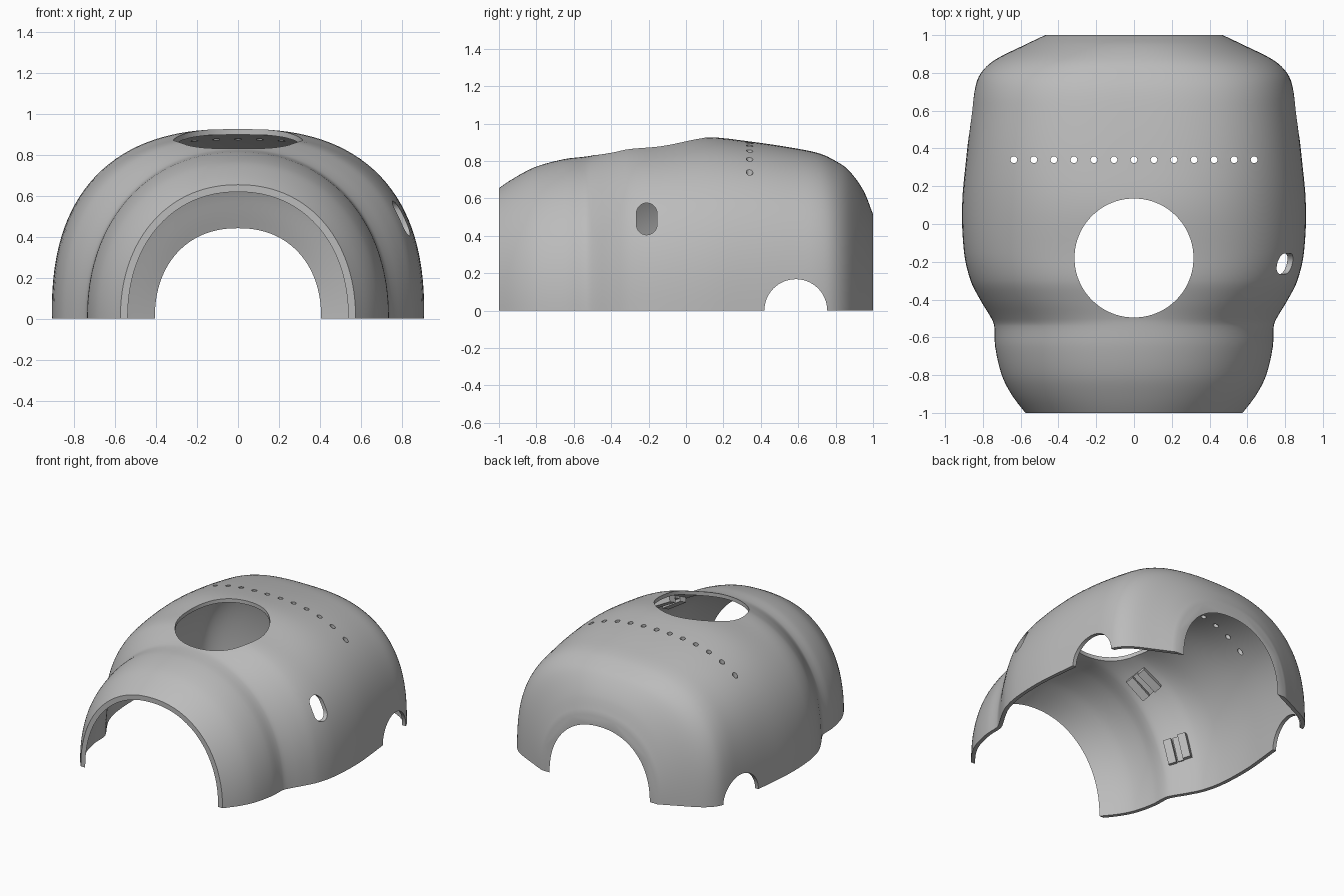
import bpy, bmesh, math
from mathutils import Vector, Matrix

if "Cube" in bpy.data.objects:
    bpy.data.objects.remove(bpy.data.objects["Cube"])

grey = bpy.data.materials.new("plain grey")
grey.use_nodes = True
colour = (0.5, 0.5, 0.5, 1)
grey.diffuse_color = colour
grey.node_tree.nodes["Principled BSDF"].inputs["Base Color"].default_value = colour

THICK = 0.027
SIDES = 72

# Arch stations along the shell: y, half width, height, squareness
STATIONS = [
    (-1.05, .53, .61, 2.15), (-1, .575, .655, 2.15), (-.9, .65, .72, 2.15),
    (-.8, .70, .77, 2.15), (-.65, .735, .81, 2.15), (-.54, .74, .823, 2.15),
    (-.5, .755, .83, 2.2), (-.4, .815, .862, 2.35), (-.3, .865, .89, 2.45),
    (-.15, .90, .903, 2.5), (.1, .91, .928, 2.5), (.35, .888, .903, 2.65),
    (.6, .86, .865, 2.7), (.72, .842, .838, 2.7), (.8, .81, .80, 2.65),
    (.87, .735, .75, 2.5), (.95, .575, .64, 2.3), (1, .47, .515, 2.2),
    (1.04, .385, .415, 2.2)]


def slope(i, k):
    a, b = STATIONS[max(i - 1, 0)], STATIONS[min(i + 1, len(STATIONS) - 1)]
    return (b[k] - a[k]) / (b[0] - a[0])


def section(y):
    """Smoothly interpolate width, height and squareness at y."""
    i = 0
    while i < len(STATIONS) - 2 and y > STATIONS[i + 1][0]:
        i += 1
    a, b = STATIONS[i], STATIONS[i + 1]
    d = b[0] - a[0]
    t = (y - a[0]) / d
    s = 1 - t
    return [(1 + 2 * t) * s * s * a[k] + t * s * s * d * slope(i, k)
            + t * t * (3 - 2 * t) * b[k] - t * t * s * d * slope(i + 1, k)
            for k in (1, 2, 3)]


def surface(y, angle):
    w, h, n = section(y)
    c, s = math.cos(angle), math.sin(angle)
    r = (abs(c / w) ** n + abs(s / h) ** n) ** (-1 / n)
    return Vector((r * c, y, r * s))


def make_object(name, bm):
    mesh = bpy.data.meshes.new(name)
    bm.to_mesh(mesh)
    bm.free()
    mesh.materials.append(grey)
    obj = bpy.data.objects.new(name, mesh)
    bpy.context.collection.objects.link(obj)
    return obj


def add_prism(bm, centre, axis, radius, depth, sides=48, stretch=0):
    """Round bar along an axis; stretch pulls it into a slot along z."""
    turn = Matrix.Rotation(math.pi / 2, 4, "Y") if axis == "x" else Matrix()
    new = bmesh.ops.create_cone(bm, cap_ends=True, segments=sides, radius1=radius,
                                radius2=radius, depth=depth, matrix=turn)["verts"]
    for v in new:
        if stretch and abs(v.co.z) > 1e-5:
            v.co.z += math.copysign(stretch, v.co.z)
        v.co += Vector(centre)


# Outer skin, continued past every trimmed edge
bm = bmesh.new()
ys = [a[0] + (b[0] - a[0]) * k / 4
      for a, b in zip(STATIONS, STATIONS[1:]) for k in range(4)]
ys.append(STATIONS[-1][0])
rows = []
for y in ys:
    arch = [surface(y, math.pi * j / SIDES) for j in range(SIDES + 1)]
    drop = Vector((0, 0, -.08))
    arch = [arch[0] + drop] + arch + [arch[-1] + drop]
    rows.append([bm.verts.new(p) for p in arch])
for lower, upper in zip(rows, rows[1:]):
    for j in range(len(lower) - 1):
        bm.faces.new((lower[j], upper[j], upper[j + 1], lower[j + 1]))
shell = make_object("shell", bm)

solid = shell.modifiers.new("wall", "SOLIDIFY")
solid.thickness = THICK
solid.offset = -1
solid.use_even_offset = True

# Box that trims the two ends and the base flat
bm = bmesh.new()
bmesh.ops.create_cube(bm, size=2, matrix=Matrix.Translation((0, 0, 1)))
for v in bm.verts:
    v.co.x *= 1.5
trim_box = make_object("trim_box", bm)

# Top opening, wheel-like side notches, side slot and the row of small holes
bm = bmesh.new()
add_prism(bm, (0, -.18, 1), "z", .315, 1, 80)
add_prism(bm, (0, .587, 0), "x", .168, 3, 64)
add_prism(bm, (.85, -.21, .49), "x", .055, .5, 32, .03)
for k in range(-6, 7):
    add_prism(bm, (k * .106, .34, .9), "z", .018, .7, 16)
hole_cutter = make_object("hole_cutter", bm)

for cutter, mode in ((trim_box, "INTERSECT"), (hole_cutter, "DIFFERENCE")):
    cutter.hide_render = True
    cut = shell.modifiers.new("cut", "BOOLEAN")
    cut.operation = mode
    cut.solver = "EXACT"
    cut.object = cutter

# Bake the cuts and drop the cutters
graph = bpy.context.evaluated_depsgraph_get()
baked = bpy.data.meshes.new_from_object(shell.evaluated_get(graph))
shell.modifiers.clear()
shell.data = baked
for cutter in (trim_box, hole_cutter):
    bpy.data.objects.remove(cutter)

bpy.ops.object.select_all(action="DESELECT")
shell.select_set(True)
bpy.context.view_layer.objects.active = shell
bpy.ops.object.shade_smooth_by_angle(angle=math.radians(35))

# Paired mounting ribs on the inside of both walls
for side, sign in (("left", 1), ("right", -1)):
    for level, angle in (("lower", .41), ("upper", 1.03)):
        bm = bmesh.new()
        for y, depth, width in ((-.475, .05, .055), (-.43, .03, .04), (-.385, .06, .055)):
            p = surface(y, angle)
            along = (surface(y, angle + .02) - p).normalized()
            across = surface(y + .02, angle) - surface(y - .02, angle)
            out = across.cross(along).normalized()
            across = along.cross(out)
            centre = p - out * (THICK * .6 + depth / 2)
            frame = Matrix((across * width, along * .17, out * depth)).transposed().to_4x4()
            bmesh.ops.create_cube(bm, size=1, matrix=Matrix.Translation(centre) @ frame)
        for v in bm.verts:
            v.co.x *= sign
        bmesh.ops.recalc_face_normals(bm, faces=bm.faces)
        make_object(f"{side}_{level}_ribs", bm)
